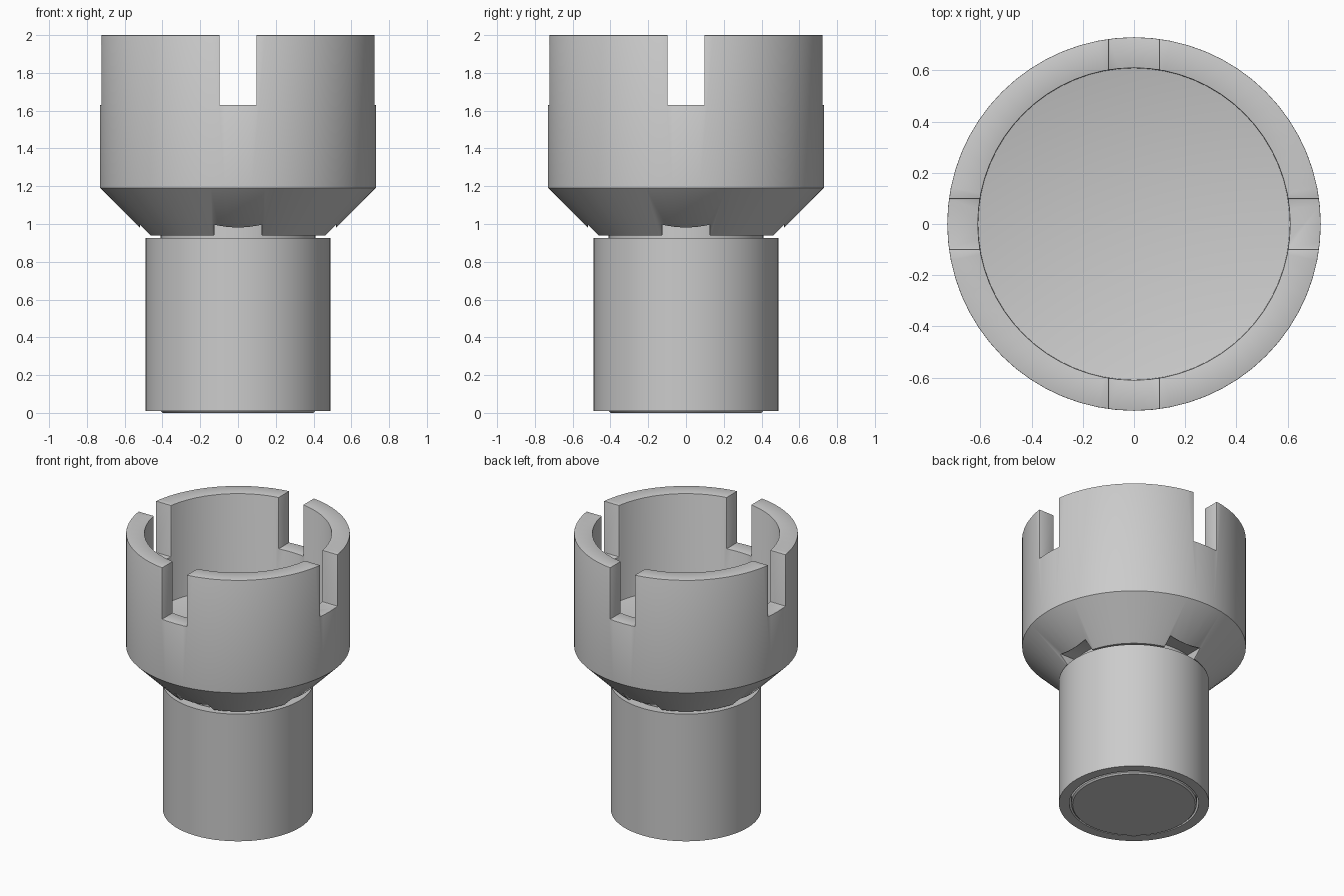
import bpy, bmesh, math

if "Cube" in bpy.data.objects:
    bpy.data.objects.remove(bpy.data.objects["Cube"])

SIDES = 64


def lathe(name, profile, closed=False):
    """Revolve (radius, z) points about z; closed makes a ring section."""
    bm = bmesh.new()
    rings = []
    for r, z in profile:
        if r == 0:
            rings.append([bm.verts.new((0, 0, z))] * SIDES)
        else:
            rings.append([bm.verts.new((r * math.cos(2 * math.pi * i / SIDES),
                                        r * math.sin(2 * math.pi * i / SIDES), z))
                          for i in range(SIDES)])
    pairs = list(zip(rings, rings[1:]))
    if closed:
        pairs.append((rings[-1], rings[0]))
    for a, b in pairs:
        for i in range(SIDES):
            j = (i + 1) % SIDES
            bm.faces.new(list(dict.fromkeys((a[i], a[j], b[j], b[i]))))
    bmesh.ops.recalc_face_normals(bm, faces=bm.faces)
    mesh = bpy.data.meshes.new(name)
    bm.to_mesh(mesh)
    bm.free()
    obj = bpy.data.objects.new(name, mesh)
    bpy.context.collection.objects.link(obj)
    return obj


def select(obj):
    bpy.ops.object.select_all(action='DESELECT')
    obj.select_set(True)
    bpy.context.view_layer.objects.active = obj


def cut_bar(obj, size, z_low, z_high):
    """Cut a straight bar of the given (x, y) size through obj."""
    bpy.ops.mesh.primitive_cube_add(size=1, location=(0, 0, (z_low + z_high) / 2))
    cutter = bpy.context.object
    cutter.name = "bar_cutter"
    cutter.scale = (size[0], size[1], z_high - z_low)
    cutter.hide_render = True
    mod = obj.modifiers.new("cut", 'BOOLEAN')
    mod.operation = 'DIFFERENCE'
    mod.solver = 'EXACT'
    mod.object = cutter
    select(obj)
    bpy.ops.object.modifier_apply(modifier=mod.name)
    bpy.data.objects.remove(cutter)


# Cup: round wall, inner floor and conical underside
cup = lathe("slotted_cup", [(0, 0.94), (0.48, 0.94), (0.73, 1.19), (0.73, 2.0),
                            (0.61, 2.0), (0.61, 1.31), (0, 1.31)])

# Four rim slots, and four notches under the cone
for swap in (False, True):
    for width, length, low, high in ((0.196, 2.0, 1.63, 2.1), (0.25, 1.04, 0.8, 1.0)):
        cut_bar(cup, (length, width) if swap else (width, length), low, high)

# Softened rim and slot edges
bevel = cup.modifiers.new("bevel", 'BEVEL')
bevel.width = 0.012
bevel.segments = 2
bevel.limit_method = 'ANGLE'
bevel.angle_limit = math.radians(60)
select(cup)
bpy.ops.object.modifier_apply(modifier=bevel.name)

# Inner shaft, chamfered at the foot and running up into the cup
shaft = lathe("inner_shaft", [(0, 0), (0.40, 0), (0.41, 0.01), (0.41, 1.1), (0, 1.1)])

# Outer sleeve around the shaft
sleeve = lathe("outer_sleeve", [(0.422, 0.01), (0.49, 0.01), (0.49, 0.925),
                                (0.422, 0.925)], closed=True)

for part in (cup, shaft, sleeve):
    select(part)
    bpy.ops.object.shade_smooth_by_angle(angle=math.radians(35))
